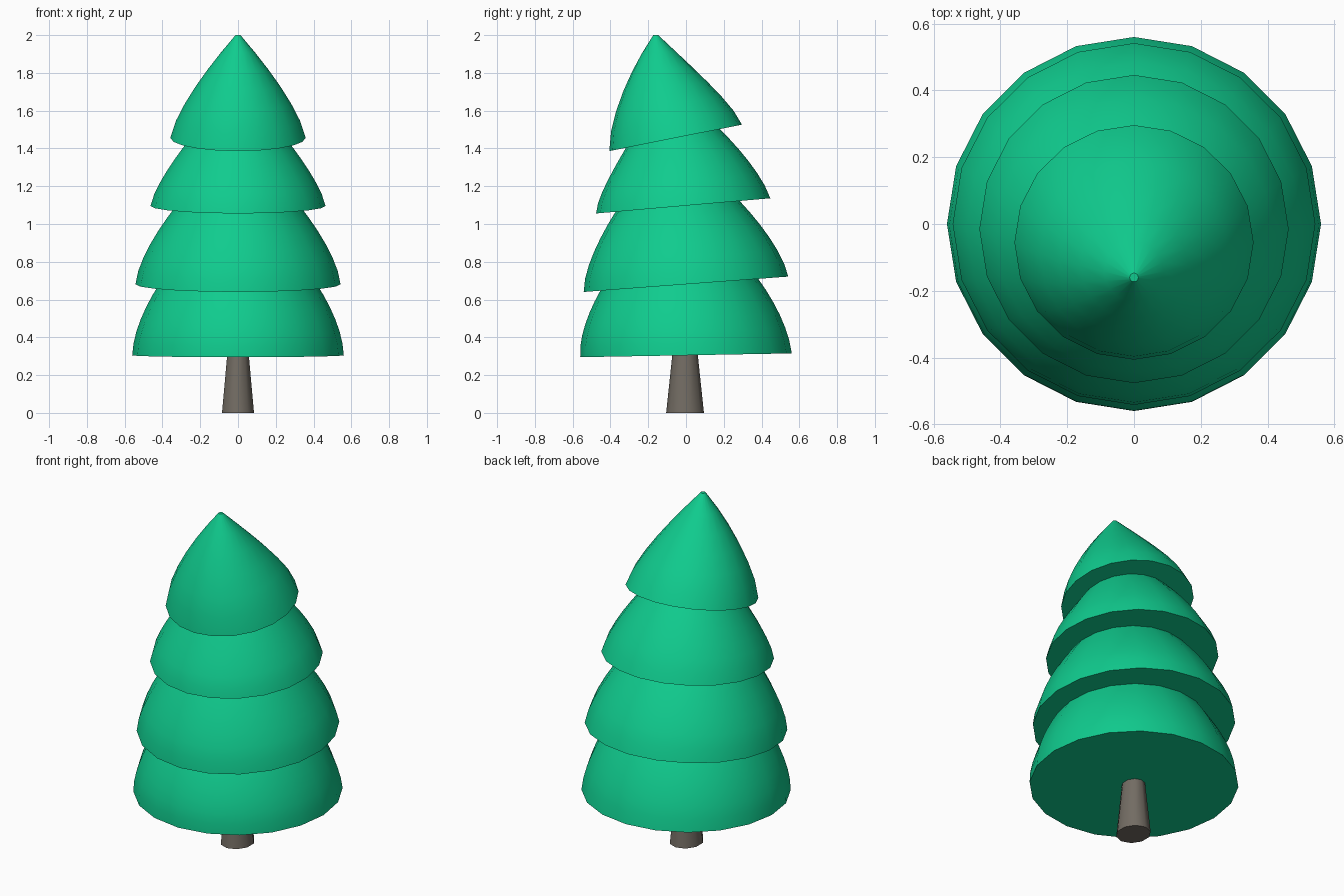
import bpy, bmesh, math
from mathutils import Matrix, Vector

cube = bpy.data.objects.get("Cube")
if cube:
    bpy.data.objects.remove(cube)


def material(name, rgb):
    m = bpy.data.materials.new(name)
    m.use_nodes = True
    m.diffuse_color = (*rgb, 1)
    m.node_tree.nodes["Principled BSDF"].inputs["Base Color"].default_value = (*rgb, 1)
    return m


def loft(name, rings, sides, mat):
    """Closed skin over rings given as (centre y, centre z, radius, tilt)."""
    bm = bmesh.new()
    loops = []
    for y, z, radius, tilt in rings:
        place = Matrix.Translation((0, y, z)) @ Matrix.Rotation(tilt, 4, "X")
        angles = [math.tau * i / sides + math.pi / 2 for i in range(sides)]
        loops.append([bm.verts.new(place @ Vector((radius * math.cos(a), radius * math.sin(a), 0)))
                      for a in angles])
    for low, high in zip(loops, loops[1:]):
        for i in range(sides):
            j = (i + 1) % sides
            bm.faces.new((low[i], low[j], high[j], high[i]))
    bm.faces.new(loops[0][::-1])
    bm.faces.new(loops[-1])
    mesh = bpy.data.meshes.new(name)
    bm.to_mesh(mesh)
    bm.free()
    mesh.materials.append(mat)
    obj = bpy.data.objects.new(name, mesh)
    bpy.context.collection.objects.link(obj)
    bpy.ops.object.select_all(action="DESELECT")
    obj.select_set(True)
    bpy.context.view_layer.objects.active = obj
    bpy.ops.object.shade_smooth_by_angle(angle=math.radians(40))
    return obj


def dome(name, bottom, top, bulge, mat, steps=6):
    """Tilted foliage tier whose radius shrinks faster towards the top."""
    rings = []
    for s in range(steps + 1):
        t = s / steps
        y, z, r, tilt = (a + (b - a) * t for a, b in zip(bottom, top))
        r = bottom[2] + (top[2] - bottom[2]) * t ** bulge
        rings.append((y, z, r, tilt))
    return loft(name, rings, 20, mat)


green = material("foliage green", (0.005, 0.60, 0.27))
bark = material("bark grey", (0.17, 0.15, 0.125))

# Foliage tiers, leaning further forward towards the tip
dome("bottom_foliage", (0, 0.305, 0.56, 0.018), (-0.036, 0.685, 0.415, 0.075), 1.7, green)
dome("lower_foliage", (0, 0.681, 0.543, 0.075), (-0.045, 1.1, 0.325, 0.087), 1.5, green)
dome("upper_foliage", (-0.015, 1.096, 0.463, 0.087), (-0.07, 1.457, 0.25, 0.197), 1.35, green)
dome("top_foliage", (-0.055, 1.456, 0.358, 0.197), (-0.16, 2.0, 0.013, 0), 1.37, green)

# Tapered trunk, slightly deeper than wide
trunk = loft("trunk", [(-0.005, 0, 0.1, 0), (-0.005, 0.33, 0.065, 0)], 10, bark)
trunk.scale.x = 0.89
